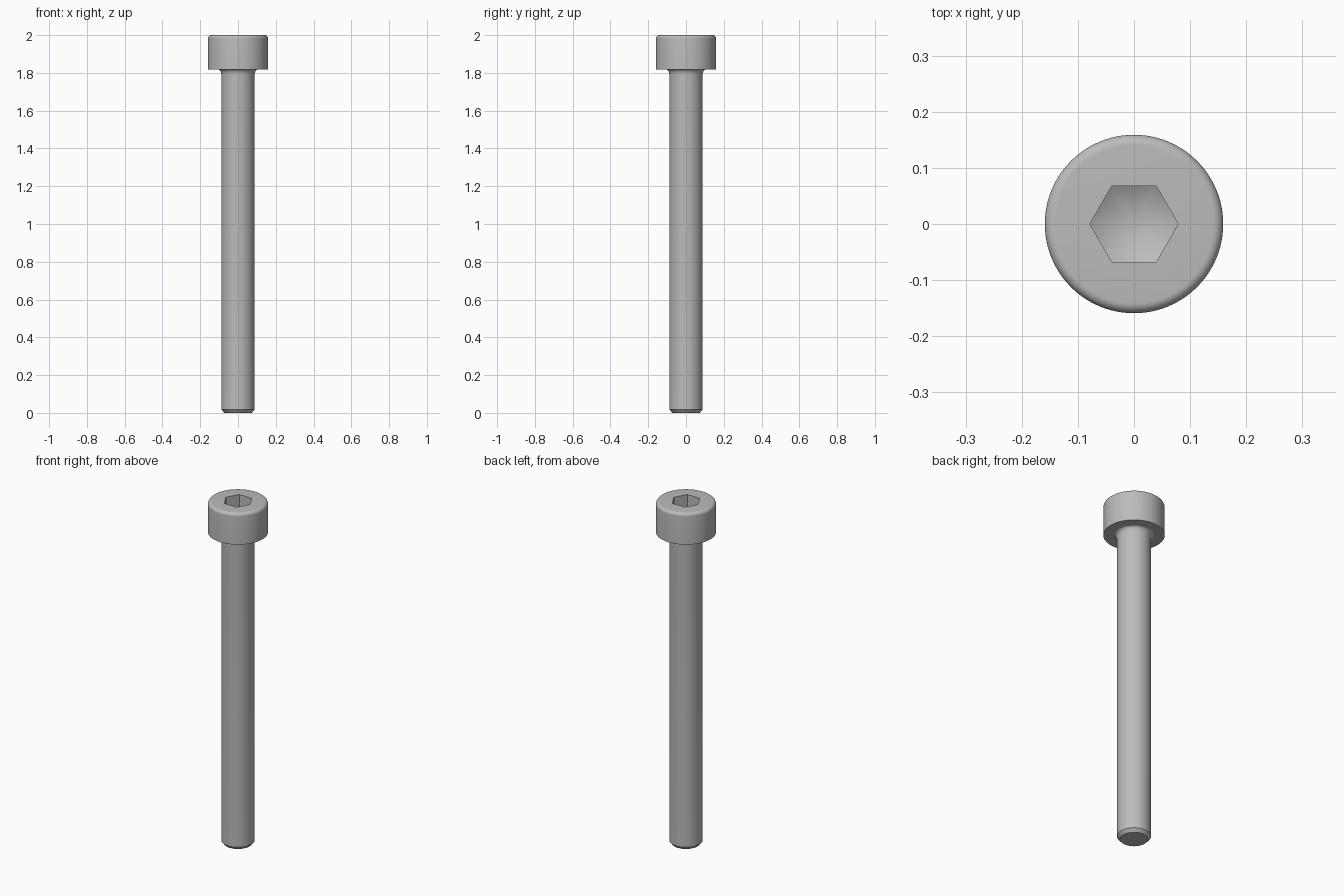
import bpy, bmesh
from math import sin, cos, pi, radians, tan

if "Cube" in bpy.data.objects:
    bpy.data.objects.remove(bpy.data.objects["Cube"])

SEGMENTS = 96
HEAD_R, HEAD_BASE = 0.159, 1.818
SHANK_R, NECK_R = 0.0885, 0.105
CHAMFER = 0.018
SOCKET_R, SOCKET_FLOOR = 0.0787, 1.909

steel = bpy.data.materials.new("grey steel")
steel.use_nodes = True
grey = (0.5, 0.5, 0.5, 1)
steel.diffuse_color = grey
steel.node_tree.nodes["Principled BSDF"].inputs["Base Color"].default_value = grey


def make_object(name, bm):
    bmesh.ops.recalc_face_normals(bm, faces=bm.faces)
    mesh = bpy.data.meshes.new(name)
    bm.to_mesh(mesh)
    bm.free()
    mesh.materials.append(steel)
    obj = bpy.data.objects.new(name, mesh)
    bpy.context.collection.objects.link(obj)
    return obj


def ring(bm, points):
    return [bm.verts.new(p) for p in points]


def bridge(bm, a, b):
    n = len(a)
    for i in range(n):
        bm.faces.new((a[i], a[(i + 1) % n], b[(i + 1) % n], b[i]))


def lathe(name, profile):
    """Revolve (radius, z) points about z and cap both ends."""
    bm = bmesh.new()
    angles = [2 * pi * i / SEGMENTS for i in range(SEGMENTS)]
    rings = [ring(bm, [(r * cos(a), r * sin(a), z) for a in angles]) for r, z in profile]
    for a, b in zip(rings, rings[1:]):
        bridge(bm, a, b)
    bm.faces.new(rings[0])
    bm.faces.new(rings[-1])
    return make_object(name, bm)


def arc(cx, cz, rx, rz, start, end, steps=8):
    turns = [radians(start + (end - start) * i / steps) for i in range(steps + 1)]
    return [(cx + rx * cos(t), cz + rz * sin(t)) for t in turns]


# Cylindrical head with a rounded top rim
head = lathe("head", [(HEAD_R, HEAD_BASE)]
             + arc(HEAD_R - CHAMFER, 2 - CHAMFER, CHAMFER, CHAMFER, 0, 90))

# Plain shank with a chamfered tip and a concave fillet under the head
shank = lathe("shank", [(SHANK_R - 0.016, 0), (SHANK_R, CHAMFER)]
              + arc(NECK_R, HEAD_BASE - 0.027, NECK_R - SHANK_R, 0.027, 180, 90))

# Hexagonal socket cutter whose walls run into a drilled cone
bm = bmesh.new()
corners = [(SOCKET_R * cos(i * pi / 3), SOCKET_R * sin(i * pi / 3)) for i in range(6)]
outline = []
for i, (x, y) in enumerate(corners):
    nx, ny = corners[(i + 1) % 6]
    outline += [(x + (nx - x) * k / 10, y + (ny - y) * k / 10) for k in range(10)]
slope = tan(radians(30))
tip_z = SOCKET_FLOOR - SOCKET_R * slope
top = ring(bm, [(x, y, 2.1) for x, y in outline])
low = ring(bm, [(x, y, tip_z + slope * (x * x + y * y) ** 0.5) for x, y in outline])
bridge(bm, top, low)
bm.faces.new(top)
tip = bm.verts.new((0, 0, tip_z))
for i, v in enumerate(low):
    bm.faces.new((v, low[(i + 1) % len(low)], tip))
cutter = make_object("socket_cutter", bm)
cutter.hide_render = True

# Cut the socket into the head
cut = head.modifiers.new("hex socket", "BOOLEAN")
cut.object = cutter
cut.operation = "DIFFERENCE"
cut.solver = "EXACT"
bpy.ops.object.select_all(action="DESELECT")
bpy.context.view_layer.objects.active = head
head.select_set(True)
bpy.ops.object.modifier_apply(modifier=cut.name)
bpy.data.objects.remove(cutter)

# Smooth round surfaces, crisp edges
shank.select_set(True)
bpy.ops.object.shade_smooth_by_angle(angle=radians(28))
